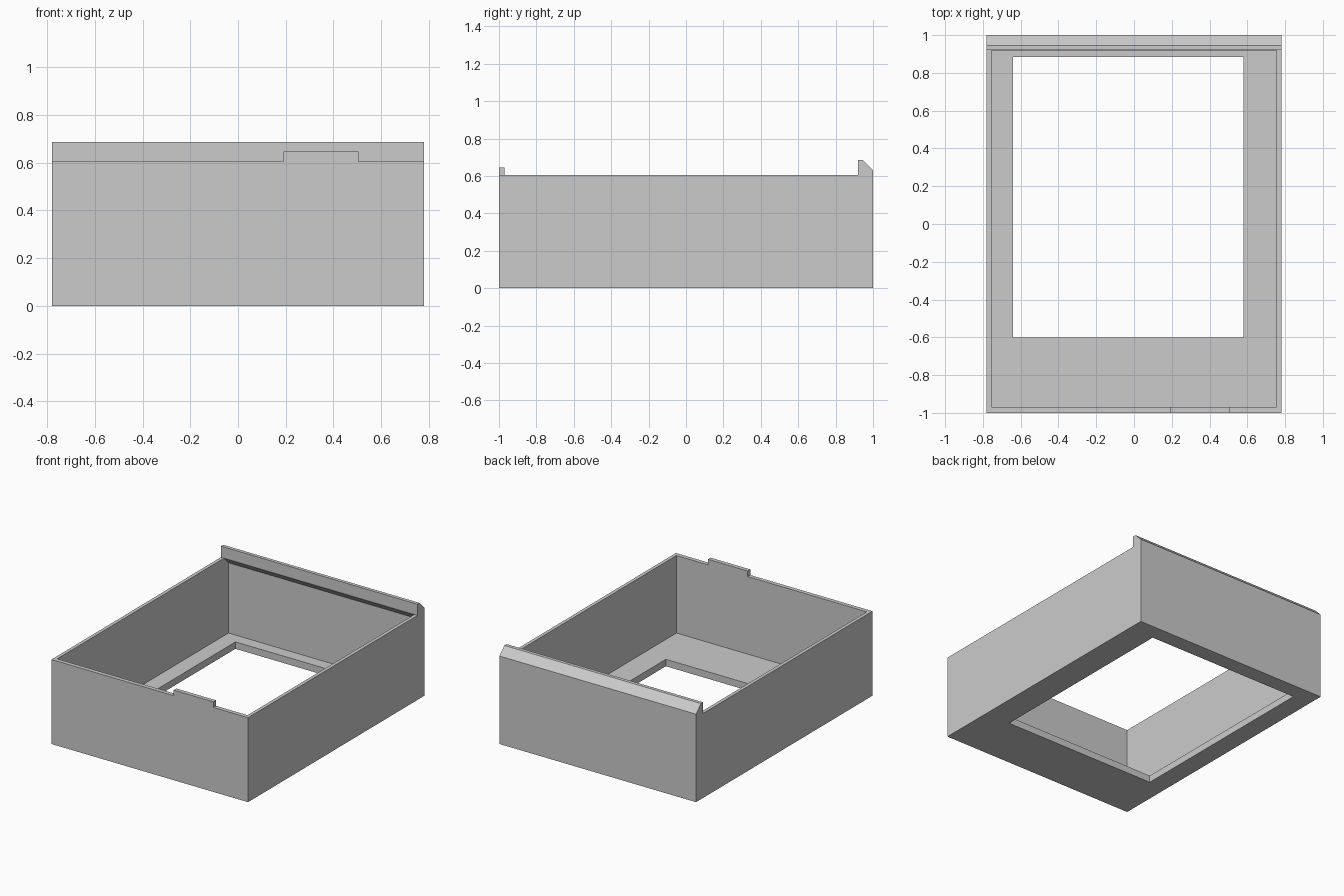
import bpy
import bmesh

cube = bpy.data.objects.get("Cube")
if cube:
    bpy.data.objects.remove(cube, do_unlink=True)

HALF_X, HALF_Y = 0.78, 1.0
RIM, FLOOR = 0.606, 0.05
LIP_Y, LIP_TOP = 0.92, 0.686

grey = bpy.data.materials.new("light grey plastic")
grey.use_nodes = True
colour = (0.6, 0.6, 0.6, 1)
grey.diffuse_color = colour
grey.node_tree.nodes["Principled BSDF"].inputs["Base Color"].default_value = colour


def prism(name, profile, x0, x1):
    """Extrude a (y, z) side profile from x0 to x1."""
    bm = bmesh.new()
    face = bm.faces.new([bm.verts.new((x0, y, z)) for y, z in profile])
    out = bmesh.ops.extrude_face_region(bm, geom=[face])
    verts = [v for v in out["geom"] if isinstance(v, bmesh.types.BMVert)]
    bmesh.ops.translate(bm, verts=verts, vec=(x1 - x0, 0, 0))
    bmesh.ops.recalc_face_normals(bm, faces=bm.faces[:])
    mesh = bpy.data.meshes.new(name)
    bm.to_mesh(mesh)
    bm.free()
    mesh.materials.append(grey)
    obj = bpy.data.objects.new(name, mesh)
    bpy.context.collection.objects.link(obj)
    return obj


def rect(y0, y1, z0, z1):
    return [(y0, z0), (y1, z0), (y1, z1), (y0, z1)]


def cut(target, cutter):
    """Subtract the cutter, then discard it."""
    cutter.hide_render = True
    mod = target.modifiers.new("cut", "BOOLEAN")
    mod.operation = "DIFFERENCE"
    mod.solver = "EXACT"
    mod.object = cutter
    bpy.context.view_layer.objects.active = target
    bpy.ops.object.modifier_apply(modifier=mod.name)
    bpy.data.objects.remove(cutter, do_unlink=True)


# Tray body with the raised, bevelled lip along the back
tray = prism("tray", [(-HALF_Y, 0), (HALF_Y, 0), (HALF_Y, 0.631),
                      (0.945, LIP_TOP), (LIP_Y, LIP_TOP),
                      (LIP_Y, RIM), (-HALF_Y, RIM)], -HALF_X, HALF_X)

# Cavity, leaving a sloped support under the lip
cavity = prism("cavity_cutter", [(-0.97, FLOOR), (0.97, FLOOR), (0.97, 0.554),
                                 (0.82, 0.704), (-0.97, 0.704)], -0.755, 0.755)
cut(tray, cavity)

# Window through the floor
cut(tray, prism("opening_cutter", rect(-0.6, 0.885, -0.1, 0.2), -0.64, 0.58))

# Small tab on the front rim
prism("front_tab", rect(-HALF_Y, -0.97, RIM, 0.646), 0.19, 0.505)
